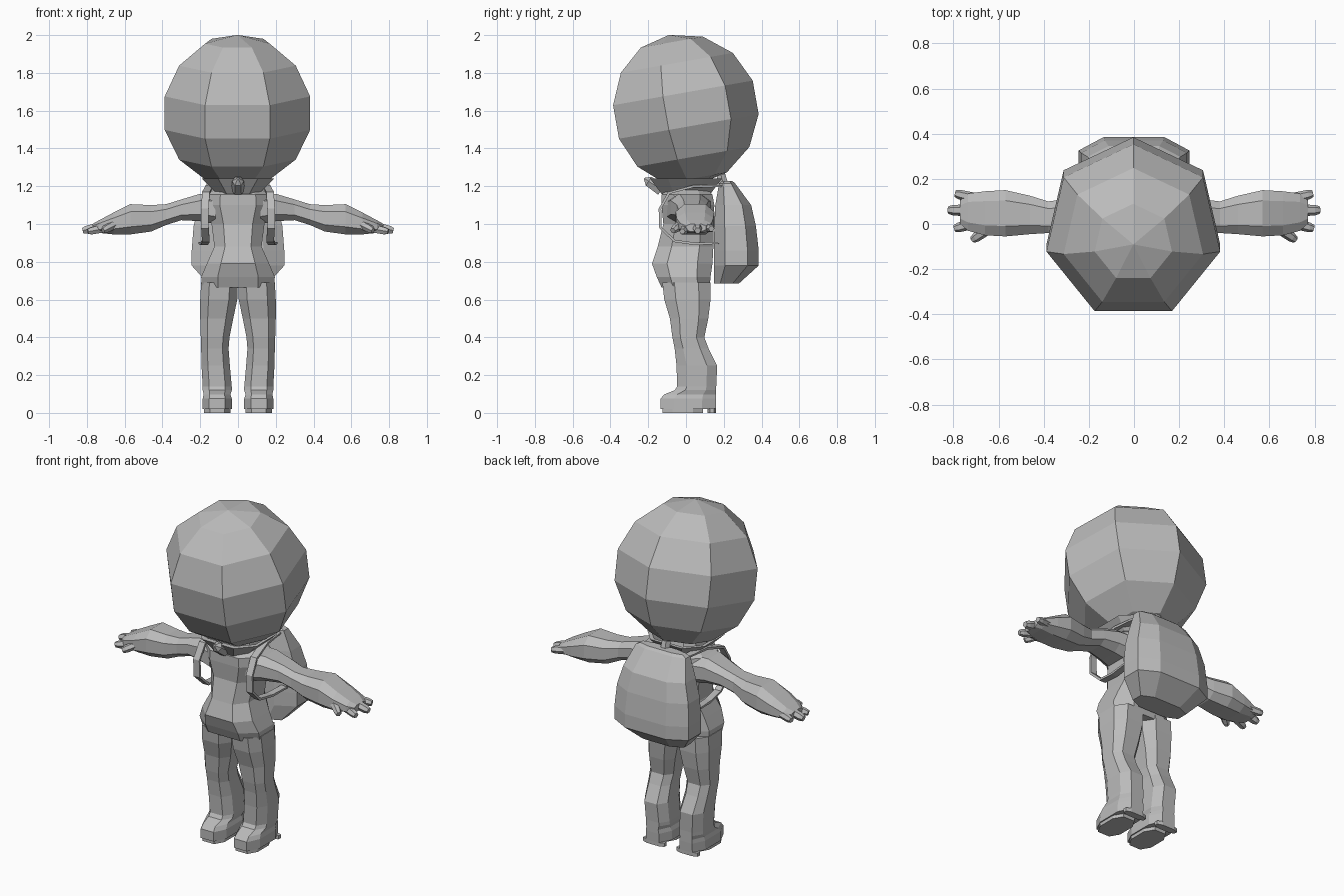
import bpy, bmesh, math
from mathutils import Vector, Matrix

if "Cube" in bpy.data.objects:
    bpy.data.objects.remove(bpy.data.objects["Cube"])

grey = bpy.data.materials.new("plain grey")
grey.diffuse_color = (0.5, 0.5, 0.5, 1)
grey.use_nodes = True
grey.node_tree.nodes["Principled BSDF"].inputs["Base Color"].default_value = grey.diffuse_color

# Chamfered-box cross-section shared by limbs, torso and pack
SECTION = [(-.55, -1), (.55, -1), (1, -.5), (1, .5), (.55, 1), (-.55, 1), (-1, .5), (-1, -.5)]


def finish(name, bm):
    bmesh.ops.recalc_face_normals(bm, faces=bm.faces)
    me = bpy.data.meshes.new(name)
    bm.to_mesh(me)
    bm.free()
    me.materials.append(grey)
    ob = bpy.data.objects.new(name, me)
    bpy.context.collection.objects.link(ob)
    return ob


def skin(name, rings):
    """Skin a list of point rings and cap both ends."""
    bm = bmesh.new()
    vs = [[bm.verts.new(p) for p in r] for r in rings]
    n = len(vs[0])
    for a, b in zip(vs, vs[1:]):
        for k in range(n):
            bm.faces.new((a[k], a[(k + 1) % n], b[(k + 1) % n], b[k]))
    bm.faces.new(vs[0])
    bm.faces.new(vs[-1])
    return finish(name, bm)


def section(a0, a1, b0, b1):
    return [((a0 + a1) / 2 + u * (a1 - a0) / 2, (b0 + b1) / 2 + v * (b1 - b0) / 2) for u, v in SECTION]


def loft_z(name, rows):
    """Rows of x0, x1, y0, y1, z."""
    return skin(name, [[(x, y, r[4]) for x, y in section(*r[:4])] for r in rows])


def loft_x(name, rows):
    """Rows of x, y0, y1, z0, z1."""
    return skin(name, [[(r[0], y, z) for y, z in section(*r[1:])] for r in rows])


def finger(name, a, b, r0, r1):
    a, b = Vector(a), Vector(b)
    q = (b - a).to_track_quat('Z', 'Y')
    rings = []
    for t, r in ((0, r0), (.75, r0 * .9), (1, r1)):
        rings.append([a.lerp(b, t) + q @ Vector((r * math.cos(k * math.pi / 3), r * math.sin(k * math.pi / 3), 0))
                      for k in range(6)])
    return skin(name, rings)


def mirror(ob, side_name):
    me = ob.data.copy()
    me.transform(Matrix.Scale(-1, 4, (1, 0, 0)))
    me.flip_normals()
    bpy.context.collection.objects.link(bpy.data.objects.new(side_name, me))


# Head: coarse ball tipped slightly forward
bm = bmesh.new()
bmesh.ops.create_uvsphere(bm, u_segments=7, v_segments=7, radius=.405)
back = max((v.co for v in bm.verts), key=lambda c: c.xy.length)
bm.transform(Matrix.Translation((-.003, -.02, 1.602)) @ Matrix.Rotation(math.radians(10), 4, 'X')
             @ Matrix.Rotation(math.pi / 2 - math.atan2(back.y, back.x), 4, 'Z'))
finish("head", bm)

# Torso and neck
torso_rows = [
    (.19, -.13, .125, .665), (.195, -.155, .13, .72), (.165, -.18, .14, .79), (.125, -.15, .145, .88),
    (.14, -.12, .145, 1.0), (.175, -.13, .15, 1.1), (.17, -.13, .14, 1.155), (.11, -.09, .11, 1.19),
    (.08, -.08, .08, 1.3)]
loft_z("torso", [(-h, h, y0, y1, z) for h, y0, y1, z in torso_rows])

# Flared collar, with a peak at front
loft_z("collar", [(-.11, .11, -.13, .13, 1.16), (-.19, .19, -.19, .19, 1.24),
                  (-.17, .17, -.16, .17, 1.24), (-.1, .1, -.1, .11, 1.18)])
finger("collar_peak", (0, -.13, 1.18), (0, -.22, 1.242), .035, .006)

# Legs with shoes
leg = loft_z("leg_right", [
    (.0, .195, -.125, .13, .69), (.004, .2, -.115, .13, .6), (.025, .2, -.085, .118, .5),
    (.045, .197, -.072, .097, .4), (.05, .195, -.06, .12, .34), (.043, .193, -.05, .165, .25),
    (.033, .187, -.047, .16, .14), (.033, .187, -.06, .16, .12), (.04, .182, -.115, .16, .098),
    (.033, .187, -.135, .16, .075), (.033, .187, -.135, .158, .02)])
mirror(leg, "leg_left")
for part, y0, y1 in (("sole", -.125, .09), ("heel", .115, .158)):
    s = loft_z(part + "_right", [(.04, .18, y0, y1, .0), (.04, .18, y0, y1, .022)])
    mirror(s, part + "_left")

# Arms with puffy forearms
arm = loft_x("arm_right", [
    (.12, -.1, .13, 1.0, 1.16), (.2, -.08, .12, 1.015, 1.16), (.3, -.05, .11, 1.02, 1.13),
    (.38, -.04, .1, .995, 1.105), (.46, -.045, .125, .96, 1.1), (.57, -.055, .15, .945, 1.105),
    (.66, -.05, .145, .945, 1.06), (.735, -.03, .135, .953, 1.02), (.77, .0, .105, .96, 1.0)])
mirror(arm, "arm_left")
for name, a, b, r in (("finger_back", (.71, .115, .985), (.792, .135, .975), .024),
                      ("finger_middle", (.74, .06, .985), (.822, .062, .965), .026),
                      ("finger_front", (.72, .0, .975), (.795, -.02, .96), .024),
                      ("thumb", (.65, -.025, 1.0), (.715, -.07, .965), .024)):
    f = finger(name + "_right", a, b, r, r * .65)
    mirror(f, name + "_left")

# Backpack: bulging bag, tapered to the top
pack_rows = [
    (.16, .148, .28, .685), (.245, .148, .385, .78), (.245, .148, .385, .86),
    (.235, .15, .37, .99), (.205, .155, .345, 1.1), (.165, .175, .26, 1.215), (.14, .19, .245, 1.228)]
loft_z("backpack", [(-h, h, y0, y1, z) for h, y0, y1, z in pack_rows])
finger("carry_loop", (0, .2, 1.2), (0, .18, 1.28), .03, .008)

# Shoulder straps: thin bands from pack top, round the arm, to pack side
path = [(.13, .2, 1.2), (.15, .04, 1.2), (.17, -.09, 1.165), (.175, -.138, 1.08), (.175, -.135, .98),
        (.17, -.06, .91), (.18, .05, .895), (.19, .17, .9)]
rings = []
for x, y, z in path:
    d = Vector((0, y - .03, z - 1.05)).normalized() * .007
    c = Vector((x, y, z))
    w = Vector((.02, 0, 0))
    rings.append([c - w - d, c + w - d, c + w + d, c - w + d])
strap = skin("strap_right", rings)
mirror(strap, "strap_left")
